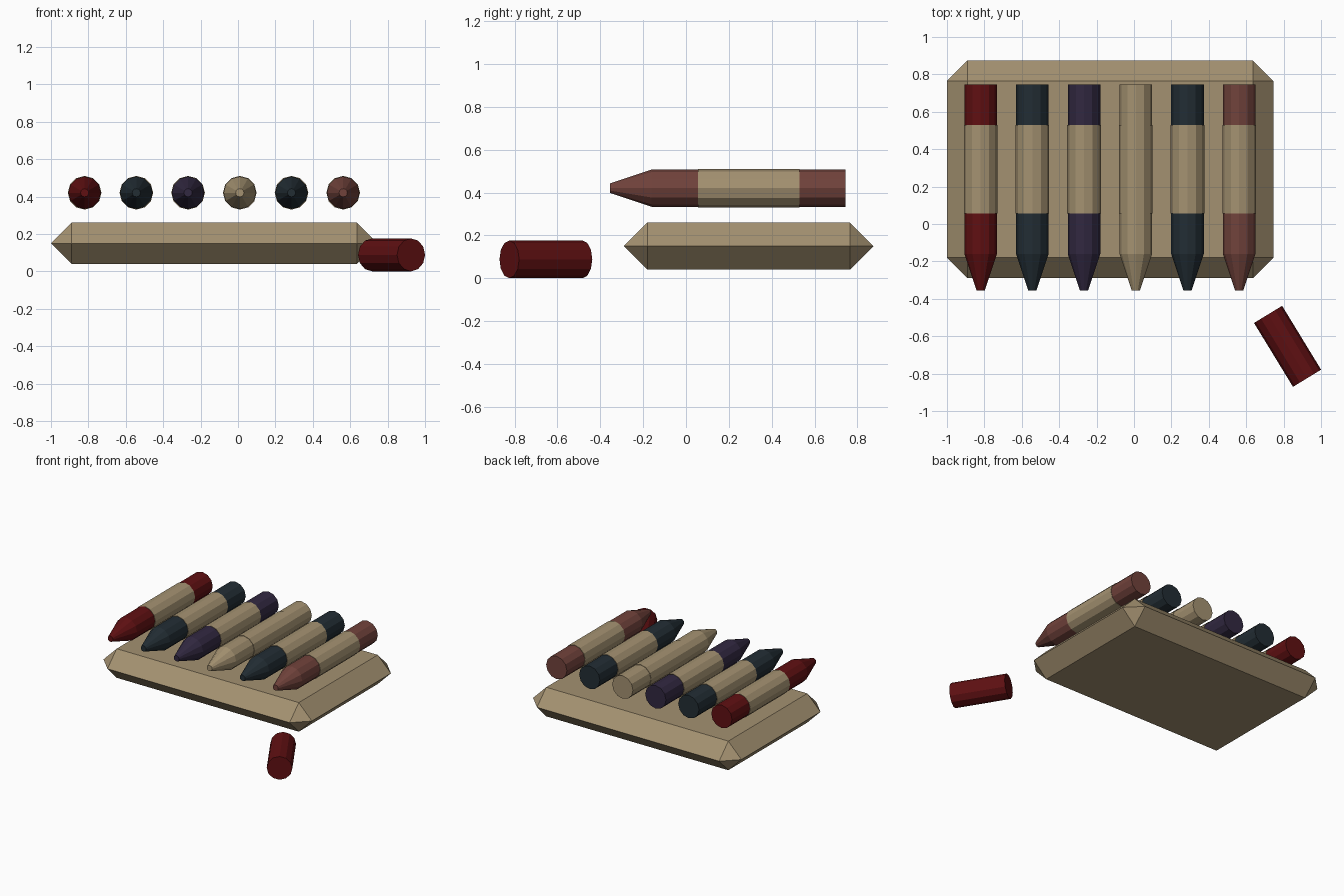
import bpy, bmesh, math
from mathutils import Matrix, Vector

if "Cube" in bpy.data.objects:
    bpy.data.objects.remove(bpy.data.objects["Cube"])


def material(name, rgb):
    m = bpy.data.materials.new(name)
    m.diffuse_color = (*rgb, 1)
    m.use_nodes = True
    m.node_tree.nodes["Principled BSDF"].inputs["Base Color"].default_value = m.diffuse_color
    return m


CREAM = material("cream", (0.37, 0.285, 0.165))
RED = material("dark red", (0.115, 0.005, 0.006))
NAVY = material("dark slate", (0.016, 0.026, 0.034))
PURPLE = material("dark purple", (0.031, 0.021, 0.052))
ROSE = material("dusty rose", (0.165, 0.055, 0.044))


def finish(bm, name, mats):
    bmesh.ops.recalc_face_normals(bm, faces=bm.faces)
    me = bpy.data.meshes.new(name)
    bm.to_mesh(me)
    bm.free()
    for m in mats:
        me.materials.append(m)
    ob = bpy.data.objects.new(name, me)
    bpy.context.collection.objects.link(ob)
    return ob


def lathe_y(name, profile, mats, sides=12):
    """Closed faceted turning around the y axis; profile = (y, radius, material of next band)."""
    bm = bmesh.new()
    rings = []
    for y, r, _ in profile:
        rings.append([bm.verts.new((r * math.cos(2 * math.pi * i / sides), y,
                                    r * math.sin(2 * math.pi * i / sides)))
                      for i in range(sides)])
    for k in range(len(rings) - 1):
        a, b = rings[k], rings[k + 1]
        for i in range(sides):
            j = (i + 1) % sides
            bm.faces.new((a[i], a[j], b[j], b[i])).material_index = profile[k][2]
    bm.faces.new(rings[0])
    bm.faces.new(rings[-1])
    return finish(bm, name, mats)


# Tray: box with edges chamfered down to the middle line
hx, hy, hz, c = 0.8725, 0.5825, 0.11, 0.11
bm = bmesh.new()
for sx in (-1, 1):
    for sy in (-1, 1):
        bm.verts.new((sx * hx, sy * (hy - c), 0))
        bm.verts.new((sx * (hx - c), sy * hy, 0))
        for sz in (-1, 1):
            bm.verts.new((sx * (hx - c), sy * (hy - c), sz * hz))
bmesh.ops.convex_hull(bm, input=bm.verts)
bmesh.ops.dissolve_limit(bm, angle_limit=0.01, verts=bm.verts, edges=bm.edges)
tray = finish(bm, "tray", [CREAM])
tray.location = (-0.1275, 0.2925, 0.15)

# Six crayons: tip, body, paper wrapper, tail
R, W = 0.087, 0.09
crayon_profile = [(-0.355, 0.022, 0), (-0.16, R, 0), (0.055, R, 1), (0.055, W, 1),
                  (0.53, W, 1), (0.53, R, 0), (0.745, R, 0)]
for i, wax in enumerate((RED, NAVY, PURPLE, CREAM, NAVY, ROSE)):
    crayon = lathe_y(f"crayon_{i + 1}", crayon_profile, [wax, CREAM])
    crayon.location = (-0.82 + 0.2765 * i, 0, 0.42)

# Loose broken stub lying in front
stub = lathe_y("loose_stub", [(-0.2, 0.088, 0), (0.2, 0.088, 0)], [RED])
stub.location = (0.821, -0.654, 0.088)
stub.rotation_euler.z = math.radians(31.4)
